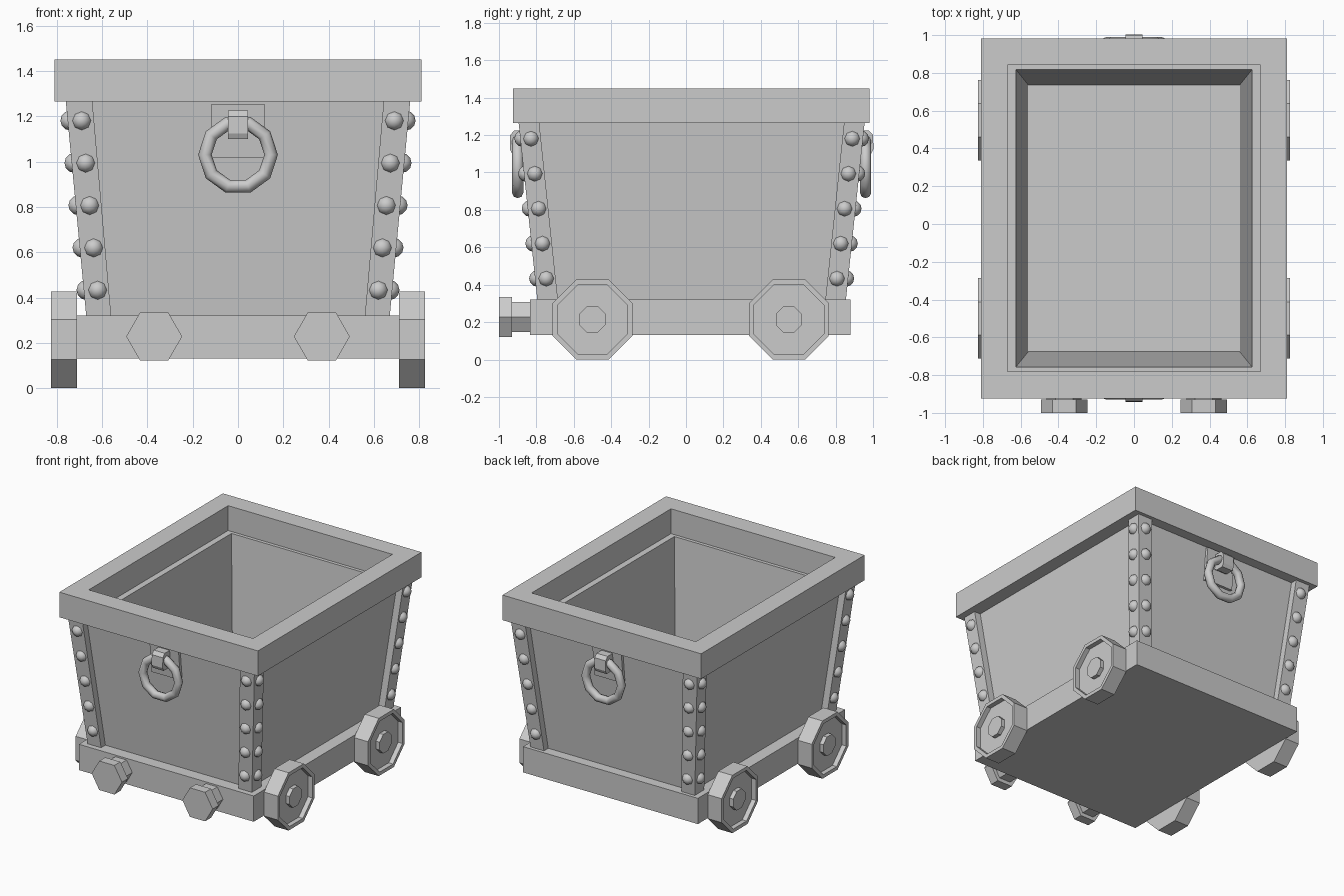
import bpy, bmesh, math
from mathutils import Vector

if "Cube" in bpy.data.objects:
    bpy.data.objects.remove(bpy.data.objects["Cube"])

metal = bpy.data.materials.new("plain_grey")
metal.use_nodes = True
GREY = (0.6, 0.6, 0.6, 1)
metal.diffuse_color = GREY
metal.node_tree.nodes["Principled BSDF"].inputs["Base Color"].default_value = GREY

CY = 0.03                 # tub centre along y
Z0, Z1 = 0.32, 1.267      # tub bottom and top


def lerp(a, b, z):
    return a + (b - a) * (z - Z0) / (Z1 - Z0)


def finish(name, bm):
    bmesh.ops.recalc_face_normals(bm, faces=bm.faces)
    mesh = bpy.data.meshes.new(name)
    bm.to_mesh(mesh)
    bm.free()
    mesh.materials.append(metal)
    obj = bpy.data.objects.new(name, mesh)
    bpy.context.collection.objects.link(obj)
    return obj


def loft(name, rings, closed=False):
    """Skin a list of point rings; cap the ends unless the rings close up."""
    bm = bmesh.new()
    loops = [[bm.verts.new(p) for p in ring] for ring in rings]
    pairs = list(zip(loops, loops[1:]))
    if closed:
        pairs.append((loops[-1], loops[0]))
    else:
        bm.faces.new(loops[0])
        bm.faces.new(loops[-1])
    for a, b in pairs:
        for i in range(len(a)):
            j = (i + 1) % len(a)
            bm.faces.new((a[i], a[j], b[j], b[i]))
    return finish(name, bm)


def rect(x0, x1, y0, y1, z):
    return [(x0, y0, z), (x1, y0, z), (x1, y1, z), (x0, y1, z)]


def centred(hx, hy, z, cy=CY):
    return rect(-hx, hx, cy - hy, cy + hy, z)


def polygon(n, apothem, place):
    """Regular polygon with a flat top; place maps (u, v) to a point."""
    r = apothem / math.cos(math.pi / n)
    angles = [math.pi / 2 + (2 * i + 1) * math.pi / n for i in range(n)]
    return [place(r * math.cos(a), r * math.sin(a)) for a in angles]


def smooth(obj):
    bpy.ops.object.select_all(action="DESELECT")
    obj.select_set(True)
    bpy.context.view_layer.objects.active = obj
    bpy.ops.object.shade_smooth_by_angle(angle=math.radians(60))


# Chassis slab
loft("chassis", [rect(-0.713, 0.713, -0.835, 0.88, z) for z in (0.13, Z0)])

# Hollow tapered tub and the square rim on top
loft("tub", [centred(0.62, 0.775, Z0), centred(0.71, 0.875, Z1),
             centred(0.625, 0.787, Z1), centred(0.56, 0.706, 0.33)])
RIM_Y = 0.028
loft("rim", [centred(0.81, 0.953, 1.265, RIM_Y), centred(0.81, 0.953, 1.45, RIM_Y),
             centred(0.67, 0.812, 1.45), centred(0.67, 0.812, 1.265)], closed=True)

# Corner posts
for sx in (-1, 1):
    for sy in (-1, 1):
        loft("corner_post", [
            rect(sx * 0.56, sx * 0.67, CY + sy * 0.715, CY + sy * 0.825, Z0),
            rect(sx * 0.643, sx * 0.76, CY + sy * 0.815, CY + sy * 0.925, Z1)])

# Two columns of rivets on each post
rivets = bmesh.new()


def rivet(p, axis):
    new = bmesh.ops.create_uvsphere(rivets, u_segments=8, v_segments=6, radius=0.044)["verts"]
    turn = Vector((0, 0, 1)).rotation_difference(Vector(axis)).to_matrix()
    bmesh.ops.rotate(rivets, verts=new, matrix=turn)
    bmesh.ops.translate(rivets, verts=new, vec=p)


for k in range(5):
    z = 0.433 + k * 0.187
    for sx in (-1, 1):
        for sy in (-1, 1):
            rivet((sx * lerp(0.609, 0.698, z), CY + sy * lerp(0.813, 0.913, z), z), (0, sy, 0))
            rivet((sx * lerp(0.658, 0.748, z), CY + sy * lerp(0.765, 0.868, z), z), (sx, 0, 0))
smooth(finish("rivets", rivets))

# Eight-sided wheels with a recessed face and a hub
WHEEL_PROFILE = [(0.213, 0.71), (0.213, 0.825), (0.187, 0.825), (0.187, 0.79),
                 (0.07, 0.79), (0.07, 0.82)]
for sx in (-1, 1):
    for y in (-0.5, 0.55):
        loft("wheel", [polygon(8, r, lambda u, v: (sx * x, y + u, 0.214 + v))
                       for r, x in WHEEL_PROFILE])

# Six-sided buffers on the front
for sx in (-1, 1):
    loft("buffer", [polygon(6, r, lambda u, v: (sx * 0.37 + u, y, 0.228 + v))
                    for r, y in [(0.08, -0.83), (0.08, -0.93), (0.107, -0.93), (0.107, -1.0)]])

# Ring handle, backing plate and strap at each end
STRAP = [(0.85, 1.225), (0.948, 1.225), (0.97, 1.2), (0.972, 1.125),
         (0.96, 1.1), (0.9, 1.1), (0.85, 1.13)]
for sy in (-1, 1):
    wall = [(lerp(0.775, 0.875, z), z) for z in (1.015, 1.255)]
    loft("handle_plate", [[(x, CY + sy * (d + t), z) for (d, z), t in
                           zip(wall + wall[::-1], (-0.01, -0.01, 0.02, 0.02))]
                          for x in (-0.118, 0.118)])
    loft("handle_strap", [[(x, CY + sy * d, z) for d, z in STRAP] for x in (-0.045, 0.045)])
    bpy.ops.mesh.primitive_torus_add(
        major_segments=10, minor_segments=8, major_radius=0.146, minor_radius=0.03,
        location=(0, CY + sy * 0.93, 1.03), rotation=(math.pi / 2, 0, 0))
    ring = bpy.context.object
    ring.name = "ring_handle"
    ring.data.materials.append(metal)
    smooth(ring)
